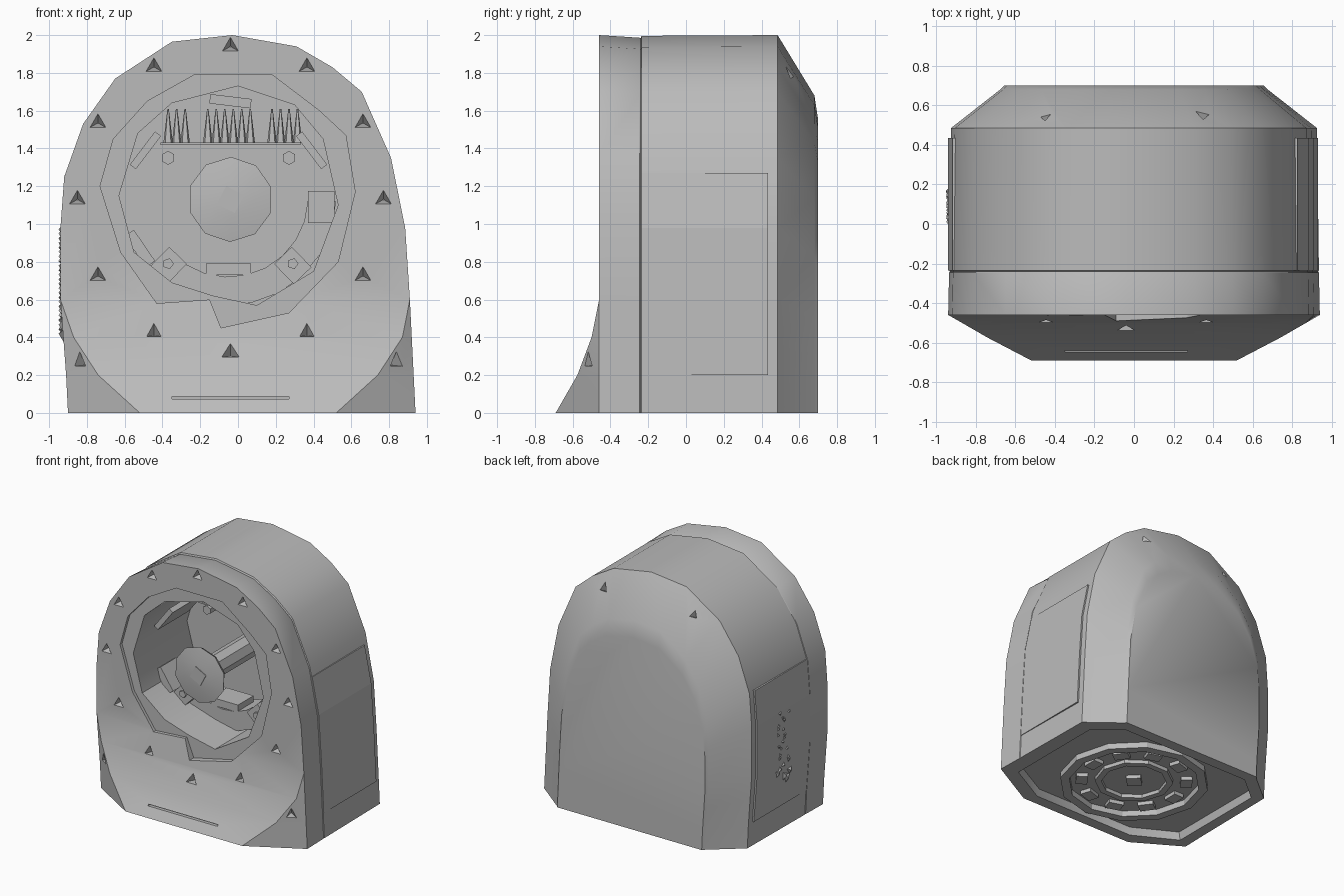
import bpy, bmesh, math, random
from mathutils import Matrix, Vector

random.seed(4)
if "Cube" in bpy.data.objects:
    bpy.data.objects.remove(bpy.data.objects["Cube"], do_unlink=True)

grey = bpy.data.materials.new("plain grey")
grey.use_nodes = True
grey.diffuse_color = (0.5, 0.5, 0.5, 1)
grey.node_tree.nodes["Principled BSDF"].inputs["Base Color"].default_value = (0.5, 0.5, 0.5, 1)


def finish(bm, name):
    bmesh.ops.recalc_face_normals(bm, faces=bm.faces)
    mesh = bpy.data.meshes.new(name)
    bm.to_mesh(mesh)
    bm.free()
    mesh.materials.append(grey)
    obj = bpy.data.objects.new(name, mesh)
    bpy.context.collection.objects.link(obj)
    return obj


def loft(bm, rings):
    """Closed solid through rings of equal point count."""
    rows = [[bm.verts.new(p) for p in ring] for ring in rings]
    for a, b in zip(rows, rows[1:]):
        for i in range(len(a)):
            j = (i + 1) % len(a)
            bm.faces.new((a[i], a[j], b[j], b[i]))
    bm.faces.new(rows[0])
    bm.faces.new(rows[-1])


def prism_y(bm, pts, y0, y1):
    loft(bm, [[(x, y, z) for x, z in pts] for y in (y0, y1)])


def circle(cx, cz, r, n, start=0.0):
    return [(cx + r * math.cos(start + math.tau * i / n),
             cz + r * math.sin(start + math.tau * i / n)) for i in range(n)]


def box(bm, centre, size, rot=None):
    m = Matrix.Translation(centre) @ (rot or Matrix()) @ Matrix.Diagonal((*size, 1))
    bmesh.ops.create_cube(bm, size=1, matrix=m)


def arc(bm, centre, r0, r1, a0, a1, n, y0, y1):
    """Curved block in the upright plane, angles in degrees."""
    rings = []
    for i in range(n + 1):
        a = math.radians(a0 + (a1 - a0) * i / n)
        rings.append([(centre[0] + r * math.cos(a), y, centre[1] + r * math.sin(a))
                      for r, y in ((r0, y0), (r1, y0), (r1, y1), (r0, y1))])
    loft(bm, rings)


def cut(target, bm):
    cutter = finish(bm, "cutter")
    cutter.hide_render = True
    mod = target.modifiers.new("cut", "BOOLEAN")
    mod.operation, mod.solver, mod.object = "DIFFERENCE", "EXACT", cutter
    deps = bpy.context.evaluated_depsgraph_get()
    target_mesh = bpy.data.meshes.new_from_object(target.evaluated_get(deps))
    target.modifiers.clear()
    target.data = target_mesh
    bpy.data.objects.remove(cutter, do_unlink=True)


# Arched shell: outline from lower right over the top to lower left
outline = [(.94, 0), (.93, .2), (.92, .4), (.91, .6), (.885, .98), (.81, 1.35), (.655, 1.7),
           (.5, 1.83), (.31, 1.94), (-.03, 2), (-.35, 1.965), (-.65, 1.77), (-.82, 1.53),
           (-.92, 1.25), (-.94, .98), (-.94, .6), (-.925, .4), (-.91, .2), (-.9, 0)]
stations = [(-.46, 1, 1), (-.245, .995, .993), (-.24, .99, .992), (-.235, .995, .998),
            (.485, .985, 1), (.68, .72, .84), (.7, .7, .775)]
bm = bmesh.new()
rows = [[bm.verts.new((x * sx, y, z * sz)) for x, z in outline] for y, sx, sz in stations]
for a, b in zip(rows, rows[1:]):
    for i in range(len(a) - 1):
        bm.faces.new((a[i], a[i + 1], b[i + 1], b[i]))
bm.faces.new(rows[-1])
front = rows[0]
bm.faces.new(front[3:-3])

# Flared chin with slanted lower corners
chin = [(.52, -.69, 0), (.74, -.575, .2), (.87, -.5, .4)]
right = [bm.verts.new(p) for p in chin]
left = [bm.verts.new((-x, y, z)) for x, y, z in chin]
for i in range(2):
    bm.faces.new((right[i], right[i + 1], left[i + 1], left[i]))
    bm.faces.new((front[i], front[i + 1], right[i + 1], right[i]))
    bm.faces.new((front[-1 - i], front[-2 - i], left[i + 1], left[i]))
bm.faces.new((right[2], front[3], front[-4], left[2]))
bm.faces.new((front[2], front[3], right[2]))
bm.faces.new((front[-3], front[-4], left[2]))
bm.faces.new([r[0] for r in rows] + [r[-1] for r in reversed(rows)] + [left[0], right[0]])
shell = finish(bm, "arched_shell")

# Round opening: stepped rim with a lower tab, then a deep cavity
mid = (-.05, 1.14)
rim = [(-.73, 1.2), (-.66, 1.45), (-.48, 1.65), (-.23, 1.79), (.18, 1.79), (.43, 1.6),
       (.57, 1.47), (.62, 1.17), (.53, .8), (.27, .53), (-.09, .45), (-.15, .6),
       (-.43, .58), (-.62, .85)]
hole = [(-.63, 1.15), (-.53, 1.48), (-.35, 1.64), (0, 1.73), (.3, 1.63), (.45, 1.45),
        (.53, 1.1), (.4, .75), (.1, .57), (-.13, .62), (-.35, .69), (-.55, .85)]
bm = bmesh.new()
prism_y(bm, rim, -.75, -.435)
cut(shell, bm)
bm = bmesh.new()
prism_y(bm, hole, -.55, .25)
cut(shell, bm)

# Three-sided pits around the face, on the lower corners and on the back slope
bm = bmesh.new()


def pit(point, inward, r=.055, depth=.08):
    q = Vector(inward).to_track_quat("Z", "Y").to_matrix().to_4x4()
    m = Matrix.Translation(Vector(point) + Vector(inward).normalized() * (depth / 2 - .01)) @ q
    bmesh.ops.create_cone(bm, cap_ends=True, segments=3, radius1=r, radius2=.004,
                          depth=depth, matrix=m)


for i in range(12):
    a = math.tau * i / 12
    x, z = -.04 + .81 * math.cos(a), 1.13 + .81 * math.sin(a)
    pit((x, -.46 - max(0, .6 - z) * .235, z), (0, 1, -.3 if z < .6 else 0))
for side in (-1, 1):
    pit((side * .84, -.52, .27), (-side * .55, .8, -.2))
    pit((side * .4 - .05, .56, 1.8), (0, -.7, -.6))
box(bm, (-.04, -.65, .08), (.62, .06, .012))
cut(shell, bm)

# Recess under the base
bm = bmesh.new()
floor = [(.82, -.42), (.47, -.61), (-.47, -.61), (-.82, -.42), (-.82, .44), (-.6, .62),
         (.6, .62), (.82, .44)]
loft(bm, [[(x, y, -.05) for x, y in floor], [(x * .96, y * .96, .06) for x, y in floor]])
cut(shell, bm)

# Thin side panels that follow the shell
bm = bmesh.new()
for edge in ([(.93, .2), (.92, .4), (.91, .6), (.885, .98), (.826, 1.27)],
             [(-.91, .2), (-.925, .4), (-.94, .6), (-.94, .98), (-.918, 1.26)]):
    sign = math.copysign(1, edge[0][0])
    ring = [(x - sign * .03, z) for x, z in edge] + [(x, z) for x, z in reversed(edge)]
    prism_y(bm, ring, -.235, .435)
panels = finish(bm, "side_panels")

# Small spiked contacts on the right-hand panel
bm = bmesh.new()
for i in range(24):
    p = Vector((-.935, random.uniform(.0, .18), .42 + .024 * i))
    spin = Matrix.Rotation(random.uniform(0, math.tau), 4, "X")
    m = Matrix.Translation(p) @ spin @ Matrix.Rotation(-math.pi / 2, 4, "Y")
    bmesh.ops.create_cone(bm, cap_ends=True, segments=3, radius1=.05, radius2=0,
                          depth=.03, matrix=m)
contacts = finish(bm, "panel_contacts")

# Central hub with a square boss, on an axle
hub_mid = (-.04, 1.13)
bm = bmesh.new()
loft(bm, [[(x, y, z) for x, z in circle(*hub_mid, r, 10, .3)]
          for y, r in ((-.45, .1), (-.43, .225), (-.39, .2))])
prism_y(bm, circle(*hub_mid, .075, 4, .3), -.455, -.4)
prism_y(bm, circle(*hub_mid, .09, 8), -.4, .27)
hub = finish(bm, "hub")

# Inner lower ring with end blocks, side bar and bottom step
bm = bmesh.new()
arc(bm, mid, .42, .57, -138, -2, 9, -.1, .15)
for x, turn in ((-.37, -.8), (.29, .8)):
    box(bm, (x, -.1, .78), (.15, .12, .13), Matrix.Rotation(turn, 4, "Y"))
    prism_y(bm, circle(x, .79, .03, 5), -.18, -.15)
box(bm, (.44, 0, 1.09), (.14, .4, .17))
box(bm, (-.05, 0, .76), (.24, .2, .06))
box(bm, (-.52, -.1, .87), (.06, .2, .2), Matrix.Rotation(-.6, 4, "Y"))
inner = finish(bm, "inner_ring")

# Row of pointed fins, upper block and bolts
bm = bmesh.new()
for start, count in ((-.37, 3), (-.16, 6), (.18, 4)):
    for i in range(count):
        m = Matrix.Translation((start + .045 * i, .15, 1.52))
        bmesh.ops.create_cone(bm, cap_ends=True, segments=5, radius1=.026, radius2=.004,
                              depth=.18, matrix=m)
box(bm, (-.04, .17, 1.425), (.74, .18, .012))
box(bm, (-.04, .13, 1.65), (.22, .25, .05), Matrix.Rotation(.12, 4, "Y"))
for x in (-.37, .27):
    prism_y(bm, circle(x, 1.35, .037, 6, .52), .13, .27)
for x, turn in ((-.49, .65), (.39, -.65)):
    box(bm, (x, -.05, 1.39), (.04, .4, .22), Matrix.Rotation(turn, 4, "Y"))
fins = finish(bm, "inner_fins")

# Ring, teeth and hub inside the base recess
bm = bmesh.new()
arc(bm, (0, 0), .5, .57, 0, 360, 12, -.07, -.012)
arc(bm, (0, 0), .25, .3, 0, 360, 10, -.07, -.03)
for i in range(10):
    turn = Matrix.Rotation(math.tau * i / 10, 4, "Y")
    box(bm, turn @ Vector((.4, -.05, 0)), (.09, .04, .12), turn)
prism_y(bm, circle(0, 0, .08, 4), -.07, -.03)
bmesh.ops.transform(bm, matrix=Matrix.Rotation(-math.pi / 2, 4, "X"), verts=bm.verts)
base_ring = finish(bm, "base_ring")

# Smooth the rounded surfaces, keeping creases sharp
bpy.ops.object.select_all(action="DESELECT")
for obj in (shell, hub, inner):
    obj.select_set(True)
bpy.context.view_layer.objects.active = shell
bpy.ops.object.shade_smooth_by_angle(angle=math.radians(32))
